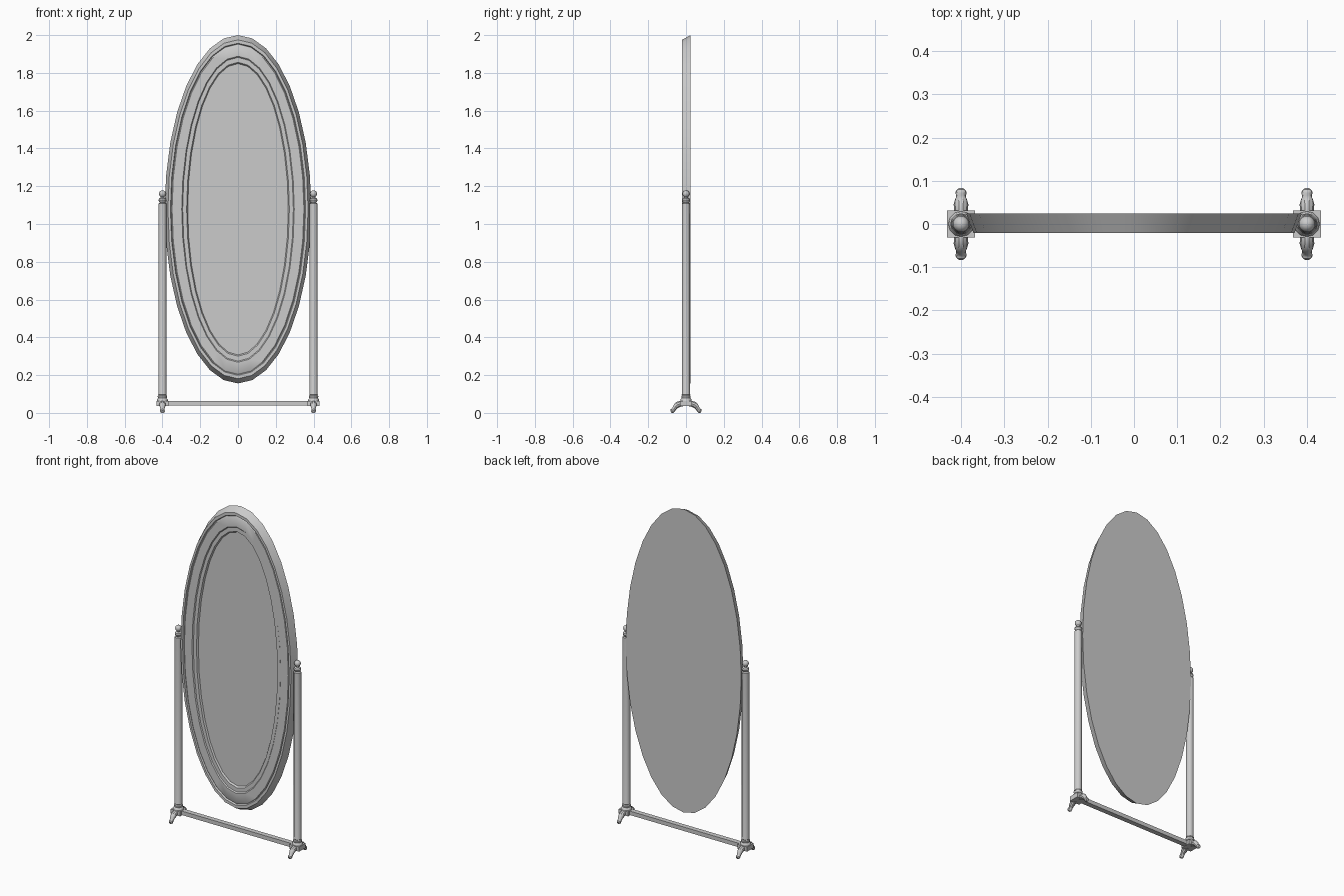
import bpy, bmesh, math
from mathutils import Vector

if "Cube" in bpy.data.objects:
    bpy.data.objects.remove(bpy.data.objects["Cube"])

CZ = 1.078      # centre height of the oval mirror
POST_X = 0.40   # posts stand at +/- this x


def finish(name, bm, smooth=True, angle=35):
    bmesh.ops.recalc_face_normals(bm, faces=bm.faces[:])
    me = bpy.data.meshes.new(name)
    bm.to_mesh(me)
    bm.free()
    ob = bpy.data.objects.new(name, me)
    bpy.context.collection.objects.link(ob)
    if smooth:
        bpy.ops.object.select_all(action='DESELECT')
        ob.select_set(True)
        bpy.context.view_layer.objects.active = ob
        bpy.ops.object.shade_smooth_by_angle(angle=math.radians(angle))
    return ob


def loft(name, rings, cap_start=True, cap_end=True):
    """Skin a list of equal-length point rings."""
    bm = bmesh.new()
    vs = [[bm.verts.new(p) for p in ring] for ring in rings]
    n = len(vs[0])
    for a, b in zip(vs, vs[1:]):
        for i in range(n):
            j = (i + 1) % n
            bm.faces.new((a[i], a[j], b[j], b[i]))
    if cap_start:
        bm.faces.new(vs[0])
    if cap_end:
        bm.faces.new(vs[-1])
    return finish(name, bm)


def angles(n):
    return [2 * math.pi * i / n for i in range(n)]


def oval(rx, rz, y, n=32):
    return [(rx * math.sin(a), y, CZ + rz * math.cos(a)) for a in angles(n)]


def turned(name, x, profile, n=12):
    return loft(name, [[(x + r * math.cos(a), r * math.sin(a), z) for a in angles(n)]
                       for r, z in profile])


def box(name, centre, size):
    bm = bmesh.new()
    bmesh.ops.create_cube(bm, size=1)
    for v in bm.verts:
        v.co = Vector(centre) + Vector(c * s for c, s in zip(v.co, size))
    return finish(name, bm, smooth=False)


# Oval frame: flat back, sloped rim, grooved moulding stepping in to the glass
loft("mirror_frame", [oval(*p) for p in [
    (0.388, 0.922, 0.024), (0.371, 0.897, -0.021), (0.358, 0.879, -0.021),
    (0.354, 0.874, -0.012), (0.349, 0.868, -0.016), (0.298, 0.810, -0.016),
    (0.293, 0.804, -0.010), (0.272, 0.778, -0.010), (0.266, 0.771, 0.000)]],
    cap_end=False)

# Mirror glass
loft("mirror_glass", [oval(0.266, 0.771, 0.008), oval(0.266, 0.771, 0.000)])

# Turned post with base collar and ball finial
POST = [(0.030, 0.062), (0.028, 0.072), (0.022, 0.078), (0.025, 0.084),
        (0.025, 0.090), (0.020, 0.094), (0.023, 0.098), (0.021, 0.104),
        (0.021, 1.100), (0.021, 1.108), (0.013, 1.112), (0.018, 1.118),
        (0.021, 1.126), (0.018, 1.134), (0.010, 1.139), (0.010, 1.144),
        (0.016, 1.150), (0.019, 1.160), (0.016, 1.170), (0.009, 1.176), (0.002, 1.178)]

# Curved foot: y, z, radius, tilt of the cross-section along the path
FOOT = [(0.015, 0.048, 0.014), (0.032, 0.048, 0.016), (0.045, 0.043, 0.017),
        (0.056, 0.032, 0.014), (0.063, 0.021, 0.011), (0.068, 0.014, 0.012),
        (0.074, 0.010, 0.013), (0.080, 0.007, 0.008)]


def foot(name, x, side):
    rings = []
    for i, (y, z, r) in enumerate(FOOT):
        p, q = FOOT[max(i - 1, 0)], FOOT[min(i + 1, len(FOOT) - 1)]
        t = Vector((0, q[0] - p[0], q[1] - p[1])).normalized()
        up = Vector((0, -t.z, t.y))
        ring = [Vector((0, y, z)) + r * (math.cos(a) * Vector((1, 0, 0)) + math.sin(a) * up)
                for a in angles(10)]
        rings.append([(x + v.x, side * v.y, max(v.z, 0)) for v in ring])
    loft(name, rings)


for tag, s in (("left", -1), ("right", 1)):
    x = s * POST_X
    turned(tag + "_post", x, POST)
    # Square block joining post, crossbar and feet
    box(tag + "_base_block", (x, 0, 0.050), (0.064, 0.062, 0.028))
    foot(tag + "_front_foot", x, -1)
    foot(tag + "_back_foot", x, 1)

# Crossbar between the base blocks
box("crossbar", (0, 0, 0.051), (0.76, 0.030, 0.024))
